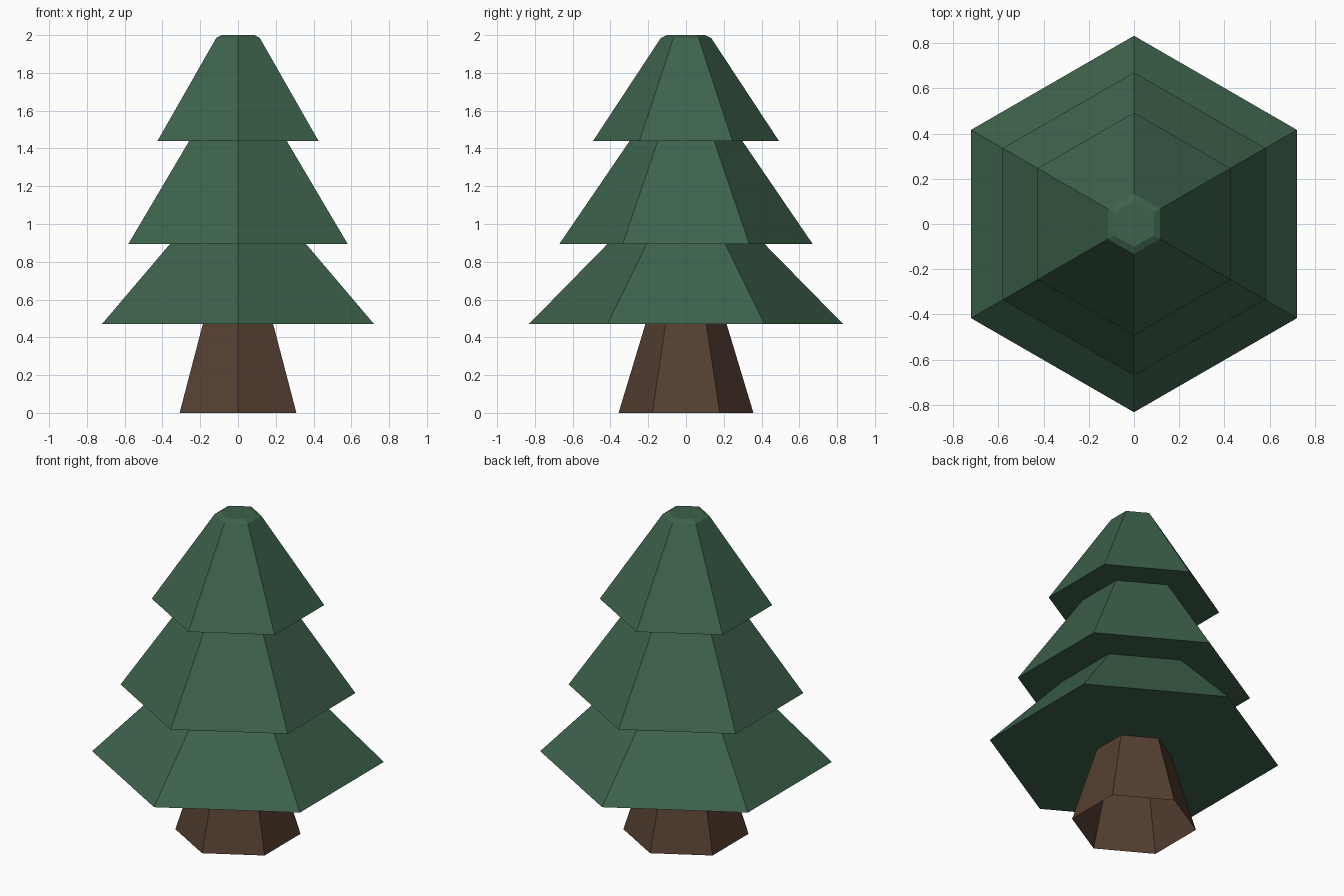
import bpy, bmesh, math

if "Cube" in bpy.data.objects:
    bpy.data.objects.remove(bpy.data.objects["Cube"])

def material(name, rgb):
    m = bpy.data.materials.new(name)
    m.diffuse_color = (*rgb, 1)
    m.use_nodes = True
    m.node_tree.nodes["Principled BSDF"].inputs["Base Color"].default_value = m.diffuse_color
    return m

def hex_lathe(name, profile, mat, cap_top=False):
    """Stack of six-sided rings (radius, height) with corners on the y axis."""
    bm = bmesh.new()
    rings = []
    for r, z in profile:
        rings.append([bm.verts.new((r * math.cos(math.radians(30 + 60 * i)),
                                    r * math.sin(math.radians(30 + 60 * i)), z))
                      for i in range(6)])
    for a, b in zip(rings, rings[1:]):
        for i in range(6):
            j = (i + 1) % 6
            bm.faces.new((a[i], a[j], b[j], b[i]))
    if cap_top:
        bm.faces.new(rings[-1])
    mesh = bpy.data.meshes.new(name)
    bm.to_mesh(mesh)
    bm.free()
    mesh.materials.append(mat)
    obj = bpy.data.objects.new(name, mesh)
    bpy.context.collection.objects.link(obj)
    return obj

green = material("pine green", (0.046, 0.122, 0.070))
brown = material("bark brown", (0.092, 0.050, 0.031))

# Tapered trunk, open at the bottom
hex_lathe("trunk", [(0.357, 0), (0.215, 0.47)], brown)

# Three overhanging tiers with flat undersides and a bevelled tip
hex_lathe("foliage", [(0.215, 0.47), (0.832, 0.47), (0.415, 0.895),
                      (0.67, 0.895), (0.298, 1.44),
                      (0.492, 1.44), (0.133, 1.985), (0.101, 2.0)],
          green, cap_top=True)
